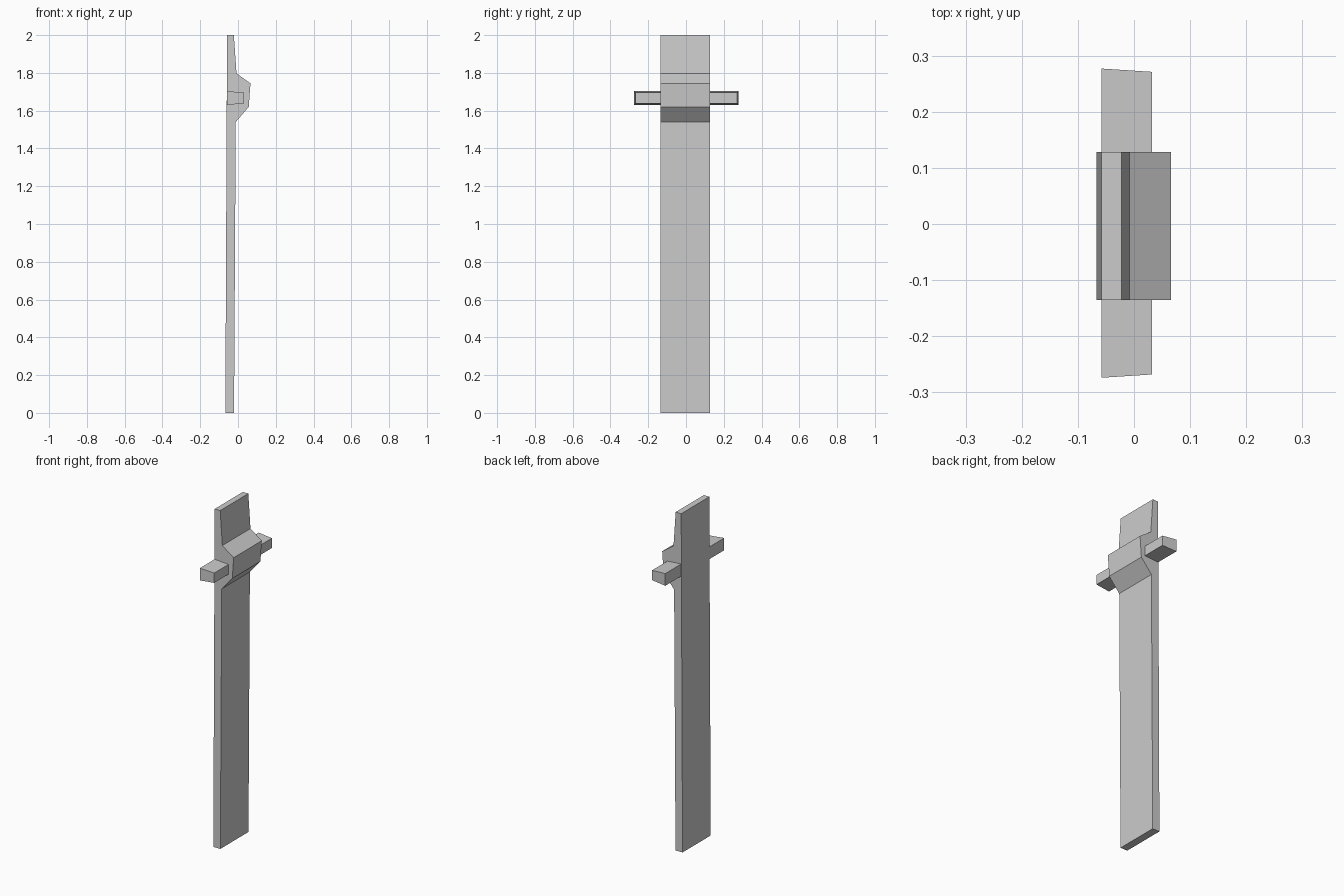
import bpy
import bmesh
from mathutils import Vector

cube = bpy.data.objects.get("Cube")
if cube:
    bpy.data.objects.remove(cube, do_unlink=True)

# Single flat colour
grey = bpy.data.materials.new("light grey")
grey.use_nodes = True
grey.diffuse_color = (0.6, 0.6, 0.6, 1)
grey.node_tree.nodes["Principled BSDF"].inputs["Base Color"].default_value = grey.diffuse_color


def extrude_profile(name, profile, y_near, y_far, taper=0.0):
    """Extrude an (x, z) profile along y; taper shortens the ends towards +x."""
    bm = bmesh.new()
    face = bm.faces.new([bm.verts.new((x, y_near, z)) for x, z in profile])
    result = bmesh.ops.extrude_face_region(bm, geom=[face])
    far = [v for v in result["geom"] if isinstance(v, bmesh.types.BMVert)]
    bmesh.ops.translate(bm, verts=far, vec=Vector((0, y_far - y_near, 0)))
    x_min = min(x for x, z in profile)
    for v in bm.verts:
        inset = taper * (v.co.x - x_min)
        v.co.y += -inset if v in far else inset
    bmesh.ops.recalc_face_normals(bm, faces=bm.faces)
    mesh = bpy.data.meshes.new(name)
    bm.to_mesh(mesh)
    bm.free()
    mesh.materials.append(grey)
    obj = bpy.data.objects.new(name, mesh)
    bpy.context.collection.objects.link(obj)
    return obj


# Long plank with a raised boss near the top
extrude_profile("plank", [(-0.067, 0), (-0.021, 0), (-0.012, 1.54), (0.057, 1.62),
                          (0.066, 1.745), (-0.008, 1.797), (-0.022, 2), (-0.058, 2)],
                -0.135, 0.128)

# Crossbar passing through the plank, narrower towards the raised side
extrude_profile("crossbar", [(-0.058, 1.631), (0.032, 1.638), (0.032, 1.696), (-0.058, 1.703)],
                -0.274, 0.277, taper=0.065)
